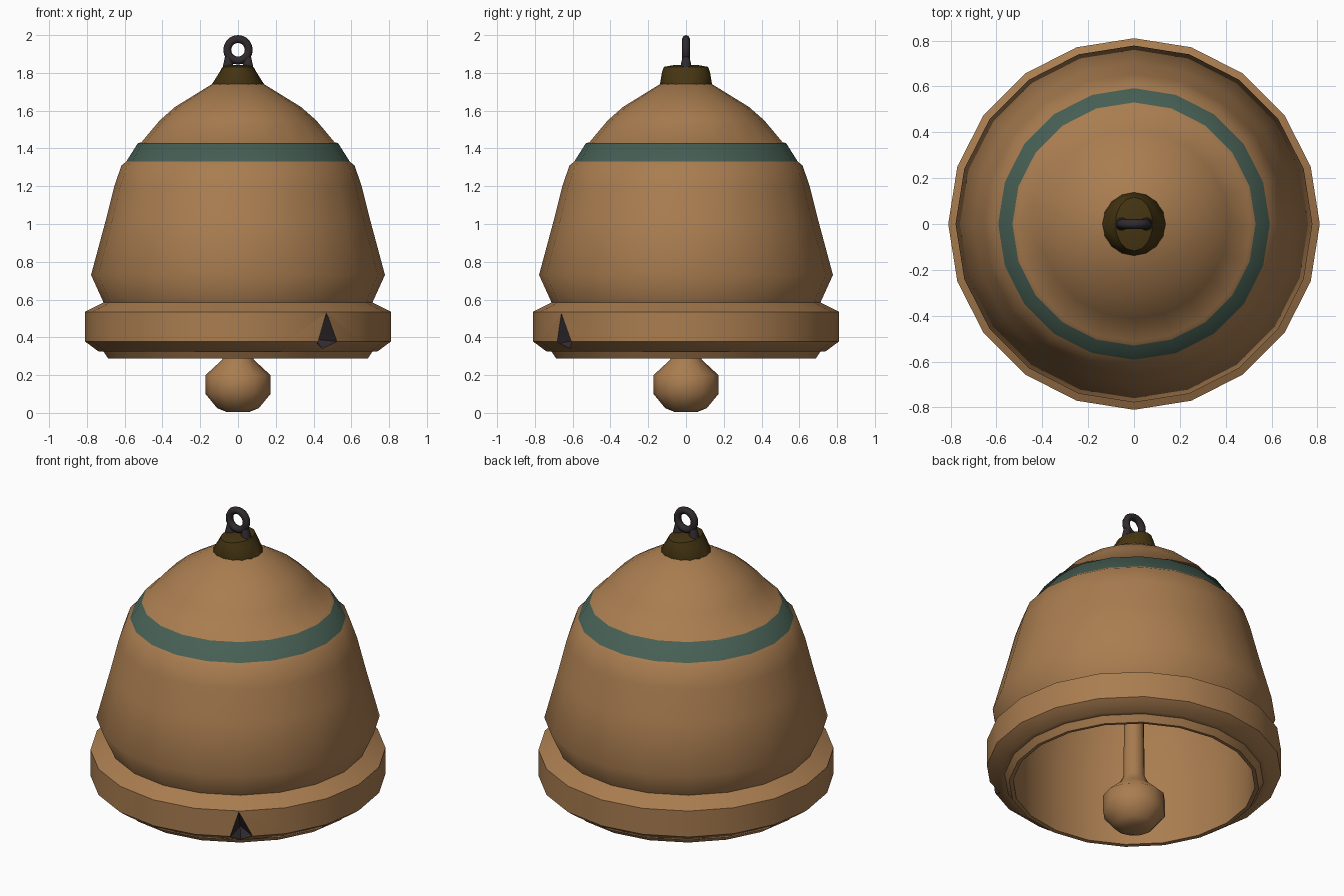
import bpy, bmesh, math
from mathutils import Vector

if "Cube" in bpy.data.objects:
    bpy.data.objects.remove(bpy.data.objects["Cube"])


def material(name, rgb):
    m = bpy.data.materials.new(name)
    m.diffuse_color = (*rgb, 1)
    m.use_nodes = True
    m.node_tree.nodes["Principled BSDF"].inputs["Base Color"].default_value = m.diffuse_color
    return m


bronze = material("bronze", (0.40, 0.205, 0.08))
teal = material("teal band", (0.062, 0.115, 0.088))
iron = material("dark iron", (0.03, 0.023, 0.027))
olive = material("olive brass", (0.06, 0.035, 0.006))


def finish(bm, name, mats):
    bmesh.ops.recalc_face_normals(bm, faces=bm.faces[:])
    me = bpy.data.meshes.new(name)
    bm.to_mesh(me)
    bm.free()
    ob = bpy.data.objects.new(name, me)
    bpy.context.collection.objects.link(ob)
    for m in mats:
        me.materials.append(m)
    return ob


def select(ob):
    bpy.ops.object.select_all(action='DESELECT')
    ob.select_set(True)
    bpy.context.view_layer.objects.active = ob


def smooth(ob, deg=60):
    select(ob)
    bpy.ops.object.shade_smooth_by_angle(angle=math.radians(deg))


def loft(name, rings, seg, mats, paint=None):
    """Stack of elliptical rings (rx, ry, z), capped at both ends; paint = {row: slot}."""
    bm = bmesh.new()
    loops = []
    for rx, ry, z in rings:
        loops.append([bm.verts.new((rx * math.cos(math.tau * i / seg),
                                    ry * math.sin(math.tau * i / seg), z)) for i in range(seg)])
    for k, (a, b) in enumerate(zip(loops, loops[1:])):
        for i in range(seg):
            j = (i + 1) % seg
            f = bm.faces.new((a[i], a[j], b[j], b[i]))
            f.material_index = (paint or {}).get(k, 0)
    bm.faces.new(loops[0])
    bm.faces.new(loops[-1])
    return finish(bm, name, mats)


# Bell shell: inner wall from the crown down, round the rim, up the outside
inner = [(0.10, 1.66), (0.38, 1.48), (0.55, 1.28), (0.63, 1.0), (0.67, 0.70), (0.665, 0.29)]
outer = [(0.687, 0.287), (0.712, 0.325), (0.738, 0.325), (0.81, 0.378), (0.81, 0.535),
         (0.712, 0.585), (0.778, 0.73), (0.70, 1.02), (0.655, 1.20), (0.617, 1.31),
         (0.592, 1.33), (0.53, 1.428), (0.512, 1.432), (0.413, 1.55), (0.333, 1.62), (0.13, 1.745)]
profile = inner + outer
band_row = profile.index((0.592, 1.33))
bell = loft("bell_body", [(r, r, z) for r, z in profile], 20, [bronze, teal, iron], {band_row: 1})

# Chipped crack in the lip: a kite-shaped spike cut out, leaving dark faces
ang = math.radians(-54)
radial = Vector((math.cos(ang), math.sin(ang), 0))
tangent = Vector((-math.sin(ang), math.cos(ang), 0))
bm = bmesh.new()
kite = [bm.verts.new(radial * 0.87 + tangent * t + Vector((0, 0, z)))
        for t, z in ((-0.015, 0.60), (-0.10, 0.35), (0.0, 0.26), (0.11, 0.37))]
tip = bm.verts.new(radial * 0.69 + Vector((0, 0, 0.39)))
bm.faces.new(kite)
for i in range(4):
    bm.faces.new((kite[i], kite[(i + 1) % 4], tip))
for f in bm.faces:
    f.material_index = 2
cutter = finish(bm, "crack_cutter", [bronze, teal, iron])
cutter.hide_render = True
mod = bell.modifiers.new("crack", 'BOOLEAN')
mod.operation = 'DIFFERENCE'
mod.solver = 'EXACT'
mod.object = cutter
select(bell)
bpy.ops.object.modifier_apply(modifier=mod.name)
bpy.data.objects.remove(cutter)
smooth(bell, 50)

# Clapper: faceted ball and tapering rod
clapper = [(0.06, 0.005), (0.11, 0.025), (0.172, 0.10), (0.172, 0.20), (0.085, 0.28),
           (0.06, 0.33), (0.04, 1.66)]
smooth(loft("clapper", [(r, r, z) for r, z in clapper], 12, [bronze]))

# Crown cap: round base pinched to an oval top
cap = [(0.13, 0.13, 1.70), (0.138, 0.138, 1.74), (0.10, 0.128, 1.80),
       (0.082, 0.117, 1.832), (0.05, 0.06, 1.842)]
smooth(loft("crown_cap", cap, 16, [olive]), 40)

# Hanging ring with two short lugs holding it
bpy.ops.mesh.primitive_torus_add(major_segments=20, minor_segments=8, major_radius=0.057,
                                 minor_radius=0.021, location=(0, 0, 1.922),
                                 rotation=(math.pi / 2, 0, 0))
ring = bpy.context.object
ring.name = "hanging_ring"
ring.data.materials.append(iron)
smooth(ring)
for side, label in ((-1, "left"), (1, "right")):
    bpy.ops.mesh.primitive_cone_add(vertices=10, radius1=0.034, radius2=0.018, depth=0.07,
                                    location=(side * 0.052, 0, 1.85))
    lug = bpy.context.object
    lug.name = "ring_lug_" + label
    lug.data.materials.append(iron)
    smooth(lug)
